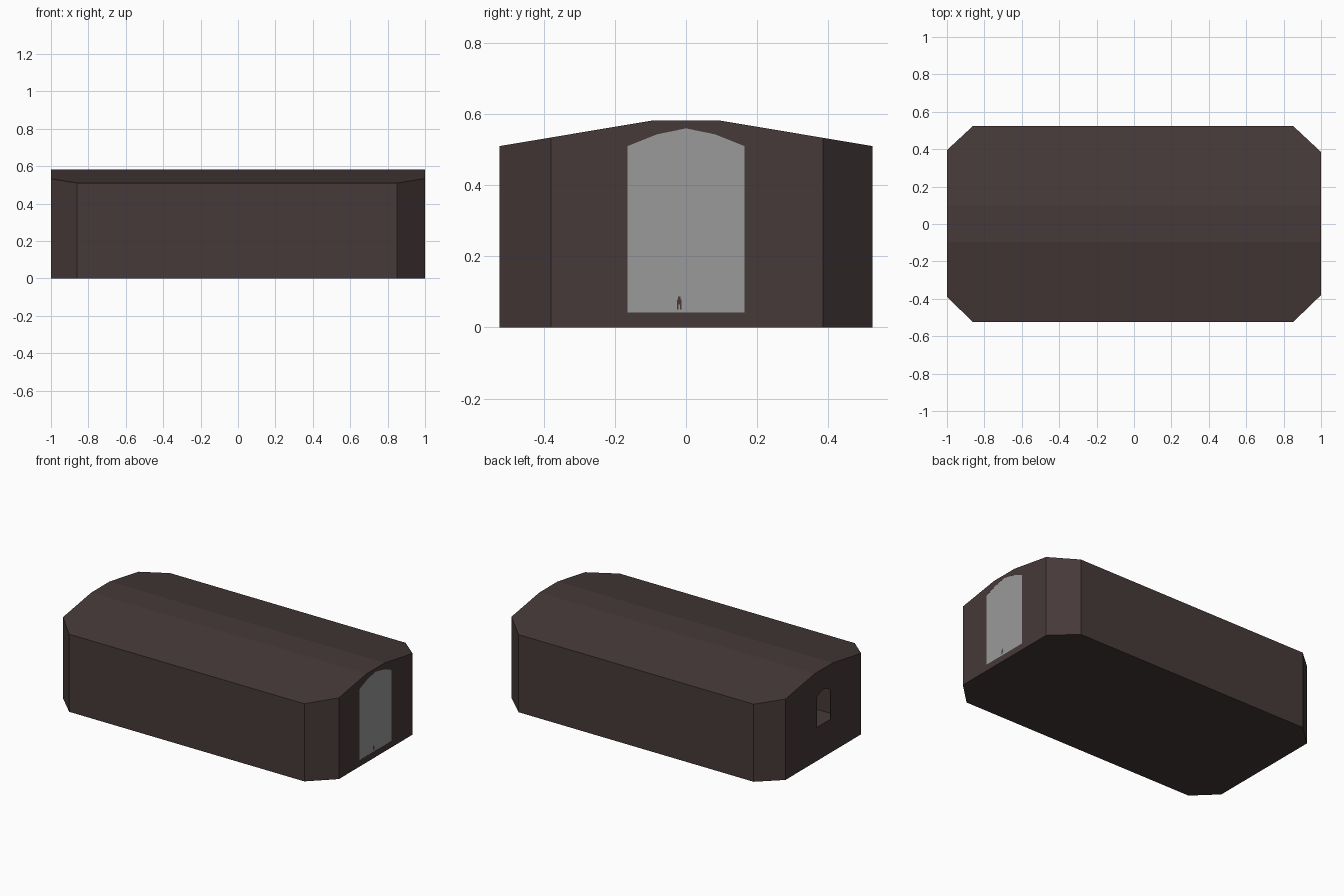
import bpy, bmesh
from mathutils import Vector

if "Cube" in bpy.data.objects:
    bpy.data.objects.remove(bpy.data.objects["Cube"])


def material(name, rgb):
    m = bpy.data.materials.new(name)
    m.diffuse_color = (*rgb, 1)
    m.use_nodes = True
    m.node_tree.nodes["Principled BSDF"].inputs["Base Color"].default_value = m.diffuse_color
    return m


hull_mat = material("dark brown", (0.062, 0.041, 0.041))
door_mat = material("light grey", (0.32, 0.32, 0.32))


def prism(name, pts, offset, mat):
    """Polygon extruded by an offset vector."""
    bm = bmesh.new()
    f = bm.faces.new([bm.verts.new(p) for p in pts])
    g = bmesh.ops.extrude_face_region(bm, geom=[f])
    bmesh.ops.translate(bm, vec=Vector(offset),
                        verts=[v for v in g["geom"] if isinstance(v, bmesh.types.BMVert)])
    bmesh.ops.recalc_face_normals(bm, faces=bm.faces)
    me = bpy.data.meshes.new(name)
    bm.to_mesh(me)
    bm.free()
    me.materials.append(mat)
    ob = bpy.data.objects.new(name, me)
    bpy.context.collection.objects.link(ob)
    return ob


def arch(x, half, z0, side, mid, top):
    """Pointed-arch outline in the yz plane."""
    return [(x, -half, z0), (x, half, z0), (x, half, side), (x, half * 0.5, mid),
            (x, 0, top), (x, -half * 0.5, mid), (x, -half, side)]


# hollow hull: chamfered footprint, top trimmed by two roof slopes
foot = [(0.85, -0.525), (1, -0.38), (1, 0.385), (0.85, 0.525),
        (-0.86, 0.525), (-1, 0.395), (-1, -0.39), (-0.86, -0.525)]
hull = prism("hull", [(x, y, 0) for x, y in foot], (0, 0, 0.582), hull_mat)
bm = bmesh.new()
bm.from_mesh(hull.data)
for s in (-1, 1):
    r = bmesh.ops.bisect_plane(bm, geom=bm.verts[:] + bm.edges[:] + bm.faces[:],
                               plane_co=(0, s * 0.525, 0.51), plane_no=(0, s * 0.072, 0.43),
                               clear_outer=True)
    bmesh.ops.holes_fill(bm, edges=[e for e in bm.edges if e.is_boundary], sides=0)
bmesh.ops.recalc_face_normals(bm, faces=bm.faces)
bm.to_mesh(hull.data)
bm.free()
shell = hull.modifiers.new("shell", "SOLIDIFY")
shell.thickness = 0.004
shell.offset = -1

# openings: wide doorway on the right end, small window on the left end
door = (0.165, 0.042, 0.51, 0.543, 0.56)
cutters = [prism("doorway_cutter", arch(0.95, *door), (0.1, 0, 0), hull_mat),
           prism("window_cutter", arch(-1.05, 0.07, 0.22, 0.415, 0.436, 0.447),
                 (0.1, 0, 0), hull_mat)]
for c in cutters:
    c.hide_render = True
    c.hide_viewport = True
    b = hull.modifiers.new(c.name, "BOOLEAN")
    b.operation = "DIFFERENCE"
    b.solver = "EXACT"
    b.object = c

# door panel filling the doorway
prism("door_panel", arch(0.996, *door), (0.0035, 0, 0), door_mat)

# tiny standing figure at the foot of the door
for name, y0, y1, z0, z1 in (("figure_leg_left", -0.025, -0.021, 0.050, 0.064),
                             ("figure_leg_right", -0.017, -0.013, 0.050, 0.064),
                             ("figure_torso", -0.025, -0.013, 0.064, 0.078),
                             ("figure_head", -0.022, -0.016, 0.079, 0.087)):
    prism(name, [(0.998, y0, z0), (0.998, y1, z0), (0.998, y1, z1), (0.998, y0, z1)],
          (0.002, 0, 0), hull_mat)
